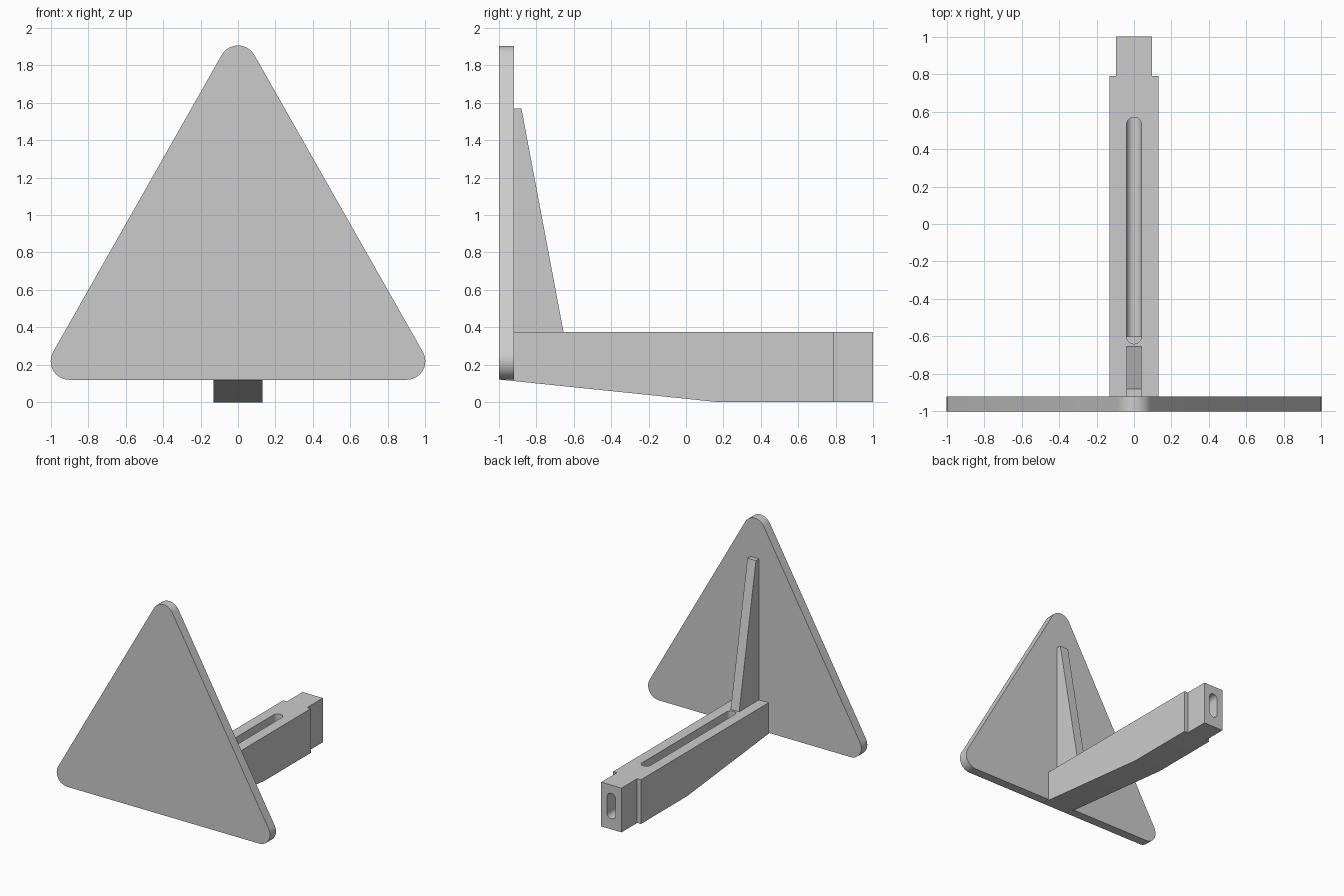
import bpy, bmesh, math
from mathutils import Vector

cube = bpy.data.objects.get("Cube")
if cube:
    bpy.data.objects.remove(cube, do_unlink=True)

grey = bpy.data.materials.new("light_grey")
grey.use_nodes = True
colour = (0.6, 0.6, 0.6, 1)
grey.diffuse_color = colour
grey.node_tree.nodes["Principled BSDF"].inputs["Base Color"].default_value = colour


def rounded(centres, radius, steps=12):
    """Outline of a counter-clockwise polygon of centres, grown by a radius."""
    points = []
    count = len(centres)
    for i in range(count):
        here = Vector(centres[i])
        before = here - Vector(centres[i - 1])
        after = Vector(centres[(i + 1) % count]) - here
        start = math.atan2(-before.x, before.y)
        turn = (math.atan2(-after.x, after.y) - start) % math.tau
        for s in range(steps + 1):
            a = start + turn * s / steps
            points.append(here + radius * Vector((math.cos(a), math.sin(a))))
    # each arc starts on the outward side of its incoming edge
    return points


def prism(name, outline, axis, low, high):
    """Extrude a 2D outline along x, y or z."""
    place = {"x": lambda u, v, w: (w, u, v),
             "y": lambda u, v, w: (u, w, v),
             "z": lambda u, v, w: (u, v, w)}[axis]
    bm = bmesh.new()
    rings = [[bm.verts.new(place(p[0], p[1], w)) for p in outline] for w in (low, high)]
    for ring in rings:
        bm.faces.new(ring)
    n = len(outline)
    for i in range(n):
        j = (i + 1) % n
        bm.faces.new((rings[0][i], rings[0][j], rings[1][j], rings[1][i]))
    bmesh.ops.recalc_face_normals(bm, faces=bm.faces)
    mesh = bpy.data.meshes.new(name)
    bm.to_mesh(mesh)
    bm.free()
    obj = bpy.data.objects.new(name, mesh)
    bpy.context.collection.objects.link(obj)
    mesh.materials.append(grey)
    return obj


def select(obj):
    bpy.ops.object.select_all(action="DESELECT")
    obj.select_set(True)
    bpy.context.view_layer.objects.active = obj


def cut(obj, cutter):
    select(obj)
    mod = obj.modifiers.new("cut", "BOOLEAN")
    mod.operation = "DIFFERENCE"
    mod.solver = "EXACT"
    mod.object = cutter
    bpy.ops.object.modifier_apply(modifier=mod.name)
    bpy.data.objects.remove(cutter, do_unlink=True)


# Triangular plate with rounded corners
corners = [(-0.9, 0.22), (0.9, 0.22), (0, 1.805)]
plate = prism("plate", rounded(corners, 0.1), "y", -1, -0.92)

# Arm with a sloping underside at the front
top = 0.375
arm_side = [(-0.995, 0.12), (0.17, 0), (1, 0), (1, top), (-0.995, top)]
arm = prism("arm", arm_side, "x", -0.13, 0.13)

# Narrower tip at the back of the arm
for side in (-1, 1):
    edges = sorted((side * 0.095, side * 0.3))
    block = [(edges[0], 0.79), (edges[1], 0.79), (edges[1], 1.2), (edges[0], 1.2)]
    cut(arm, prism("tip_cutter", block, "z", -0.2, 0.6))

# Hollow channel entered from the end, opened along the top by a long slot
half = 0.04
channel = rounded([(0, 0.09 + half), (0, 0.305 - half)], half)
cut(arm, prism("channel_cutter", channel, "y", -0.6, 1.1))
slot = rounded([(0, -0.64 + half), (0, 0.57 - half)], half)
cut(arm, prism("slot_cutter", slot, "z", 0.19, 0.6))

# Tapered rib bracing the plate against the arm
rib_side = [(-0.93, 0.36), (-0.652, 0.36), (-0.655, top), (-0.88, 1.57), (-0.93, 1.57)]
rib = prism("rib", rib_side, "x", -half, half)

for part in (plate, arm, rib):
    select(part)
    bpy.ops.object.shade_smooth_by_angle(angle=math.radians(30))
